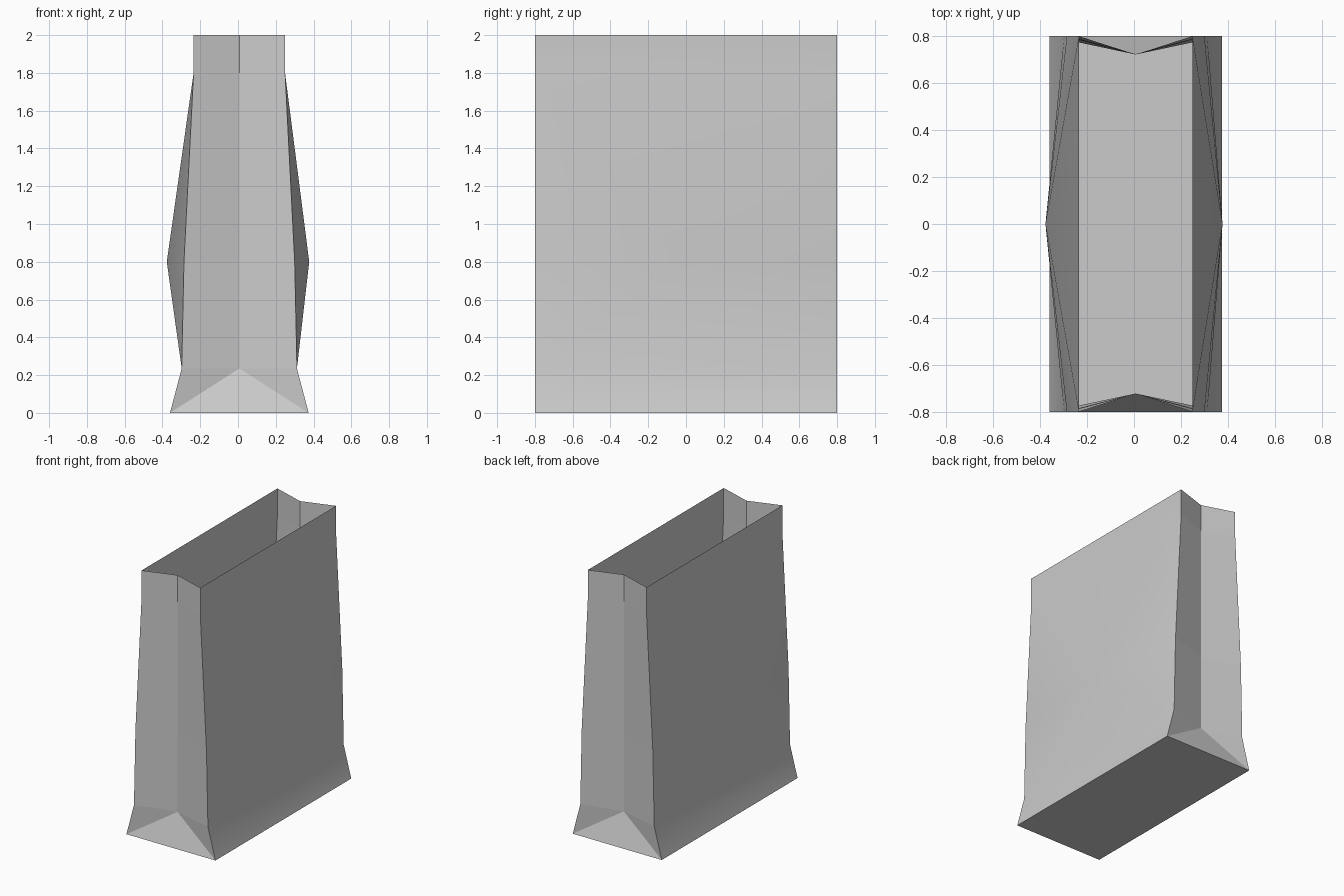
import bpy
import bmesh

cube = bpy.data.objects.get("Cube")
if cube:
    bpy.data.objects.remove(cube)

paper = bpy.data.materials.new("grey paper")
paper.use_nodes = True
GREY = (0.6, 0.6, 0.6, 1)
paper.diffuse_color = GREY
paper.node_tree.nodes["Principled BSDF"].inputs["Base Color"].default_value = GREY

CX = 0.007          # sideways centre of the folded sheet
HALF_LEN = 0.8
FOLD_Y = 0.722      # inward fold of the gussets
# (half width, height) up the corner edges
CORNER = [(0.367, 0), (0.305, 0.235), (0.293, 0.8), (0.242, 1.8), (0.242, 2)]
BULGE = (0.377, 0.8)


def make_part(name, faces, outward, smooth=False):
    """Join coordinate polygons into one open sheet facing outward."""
    bm = bmesh.new()
    for pts in faces:
        bm.faces.new([bm.verts.new(p) for p in pts])
    bmesh.ops.remove_doubles(bm, verts=bm.verts, dist=1e-5)
    bm.normal_update()
    for f in bm.faces:
        if sum(a * b for a, b in zip(f.normal, outward)) < 0:
            f.normal_flip()
        f.smooth = smooth
    mesh = bpy.data.meshes.new(name)
    bm.to_mesh(mesh)
    bm.free()
    mesh.materials.append(paper)
    bpy.context.collection.objects.link(bpy.data.objects.new(name, mesh))


def corner(side, end, i):
    w, z = CORNER[i]
    return (CX + side * w, end * HALF_LEN, z)


# Broad side panels, bulging to a point in the middle
for side, label in ((1, "left"), (-1, "right")):
    c = lambda end, i: corner(side, end, i)
    tip = (side * BULGE[0], 0, BULGE[1])
    faces = [[c(-1, i), c(1, i), c(1, i + 1), c(-1, i + 1)] for i in (0, 3)]
    faces += [[c(-1, i), c(1, i), tip] for i in (1, 3)]
    faces += [[c(e, i), c(e, i + 1), tip] for e in (-1, 1) for i in (1, 2)]
    make_part(label + "_panel", faces, (side, 0, 0), smooth=True)

# Folded gussets at both ends, with the triangular foot fold
for end, label in ((-1, "front"), (1, "back")):
    fold = lambda i: (CX, end * FOLD_Y, CORNER[i][1])
    faces = [[corner(-1, end, 0), corner(1, end, 0), fold(1)]]
    for side in (-1, 1):
        c = lambda i: corner(side, end, i)
        faces.append([c(0), c(1), fold(1)])
        faces += [[c(i), c(i + 1), fold(i + 1), fold(i)] for i in (1, 2, 3)]
    make_part(label + "_gusset", faces, (0, end, 0))

# Flat base
make_part("base", [[corner(s, e, 0) for s, e in
                    ((-1, -1), (1, -1), (1, 1), (-1, 1))]], (0, 0, -1))
